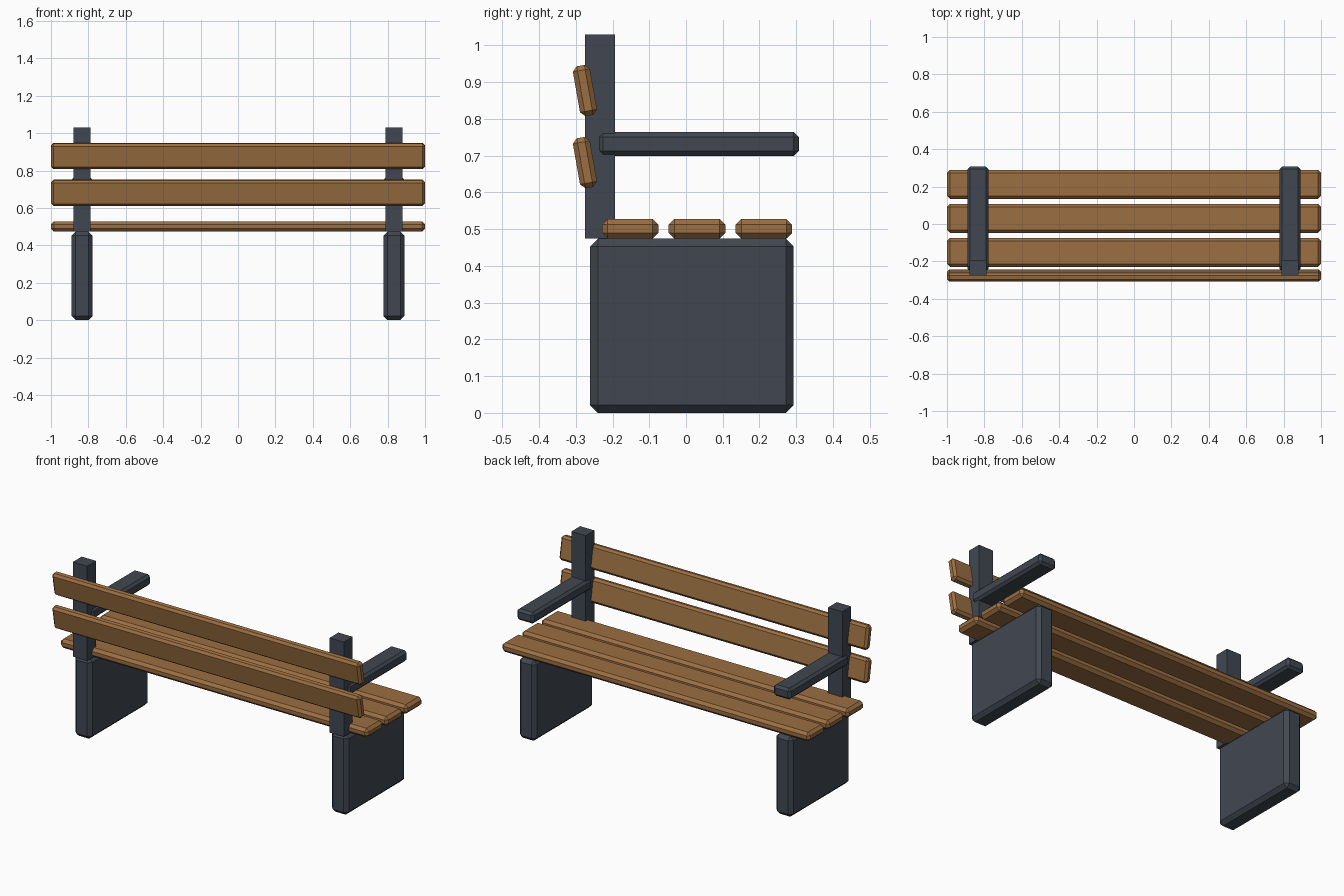
import bpy, math

if "Cube" in bpy.data.objects:
    bpy.data.objects.remove(bpy.data.objects["Cube"])


def material(name, color):
    m = bpy.data.materials.new(name)
    m.diffuse_color = (*color, 1)
    m.use_nodes = True
    m.node_tree.nodes["Principled BSDF"].inputs["Base Color"].default_value = m.diffuse_color
    return m


wood = material("warm wood", (0.33, 0.158, 0.054))
iron = material("dark slate", (0.053, 0.064, 0.083))


def box(name, x, y, z, mat, bevel=0.0, tilt=0.0):
    """Chamfered box from (min, max) ranges, optionally tilted about x."""
    ranges = (x, y, z)
    bpy.ops.mesh.primitive_cube_add(size=1, location=[(a + b) / 2 for a, b in ranges])
    ob = bpy.context.object
    ob.name = name
    ob.scale = [b - a for a, b in ranges]
    bpy.ops.object.transform_apply(location=False, rotation=False, scale=True)
    ob.rotation_euler.x = math.radians(tilt)
    ob.data.materials.append(mat)
    if bevel:
        mod = ob.modifiers.new("chamfer", 'BEVEL')
        mod.width = bevel
        mod.segments = 1
    return ob


# Seat slats
for i, yc in enumerate((-0.152, 0.03, 0.212)):
    box(f"seat_slat_{i + 1}", (-1, 1), (yc - 0.077, yc + 0.077), (0.474, 0.528), wood, 0.016)

# Tilted backrest slats
for i, zc in enumerate((0.681, 0.877)):
    box(f"back_slat_{i + 1}", (-1, 1), (-0.2985, -0.2515), (zc - 0.069, zc + 0.069),
        wood, 0.013, tilt=10)

# Side frames: leg panel, back post and armrest
for side, xc in (("left", -0.834), ("right", 0.834)):
    box(f"{side}_leg_panel", (xc - 0.055, xc + 0.055), (-0.261, 0.293), (0, 0.474), iron, 0.021)
    box(f"{side}_back_post", (xc - 0.0465, xc + 0.0465), (-0.275, -0.193), (0.474, 1.03), iron)
    box(f"{side}_armrest", (xc - 0.056, xc + 0.056), (-0.24, 0.307), (0.699, 0.765), iron, 0.014)
